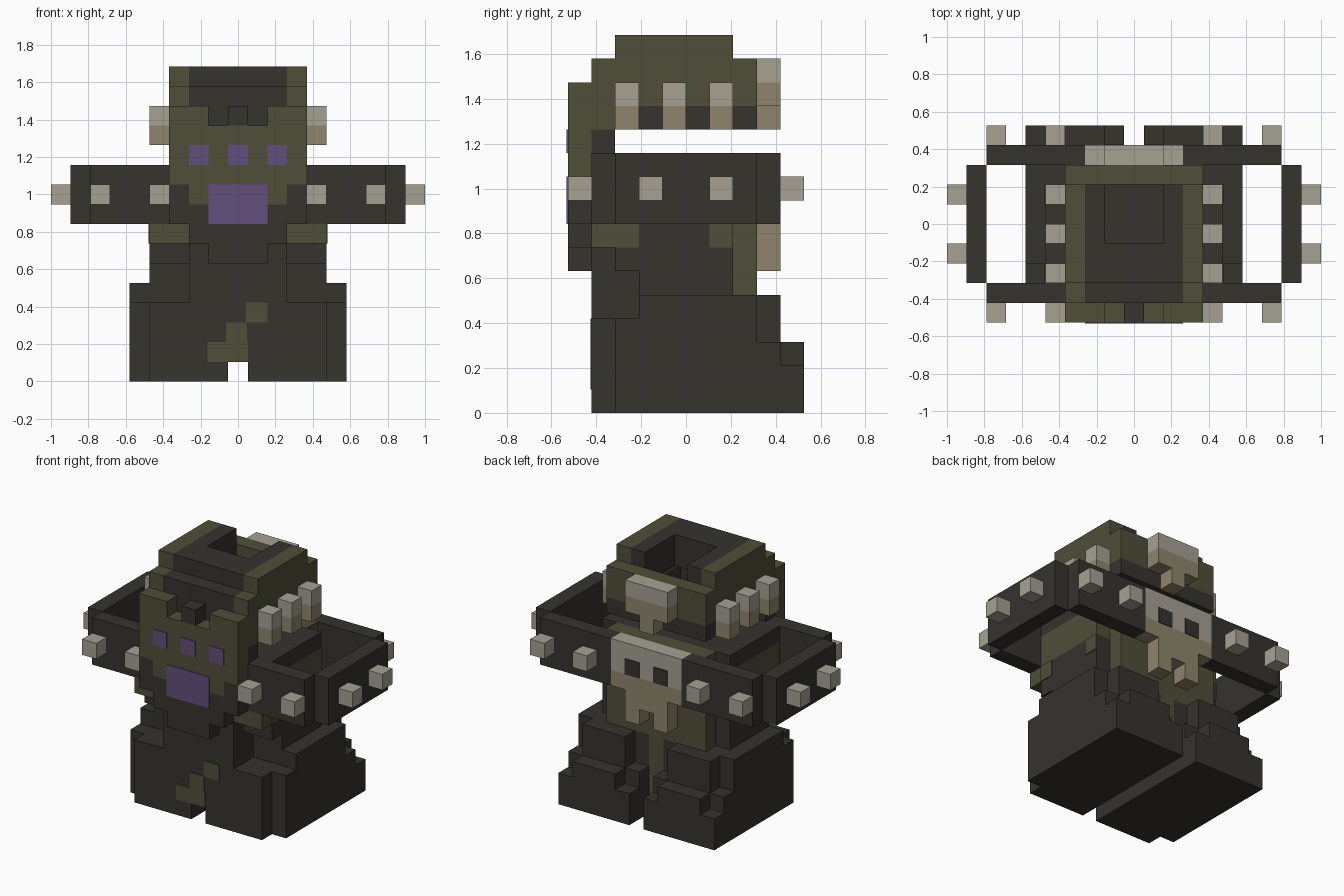
import bpy
import bmesh

if "Cube" in bpy.data.objects:
    bpy.data.objects.remove(bpy.data.objects["Cube"], do_unlink=True)

UNIT = 2 / 19      # edge length of one building block
PLATE = 0.05       # thickness of painted plates, in blocks


def material(name, red, green, blue):
    mat = bpy.data.materials.new(name)
    mat.use_nodes = True
    colour = (red, green, blue, 1)
    mat.diffuse_color = colour
    shader = mat.node_tree.nodes["Principled BSDF"]
    shader.inputs["Base Color"].default_value = colour
    shader.inputs["Roughness"].default_value = 0.9
    return mat


charcoal = material("charcoal", .035, .033, .027)
olive = material("olive", .08, .076, .04)
bone = material("bone", .38, .355, .29)
tan = material("tan", .275, .235, .15)
purple = material("purple", .122, .077, .205)


def block(name, mat, x, y, z):
    """Axis-aligned box given by its ranges in block units."""
    bm = bmesh.new()
    bmesh.ops.create_cube(bm, size=1)
    for vert in bm.verts:
        for axis, (low, high) in enumerate((x, y, z)):
            vert.co[axis] = UNIT * (high if vert.co[axis] > 0 else low)
    mesh = bpy.data.meshes.new(name)
    bm.to_mesh(mesh)
    bm.free()
    mesh.materials.append(mat)
    obj = bpy.data.objects.new(name, mesh)
    bpy.context.scene.collection.objects.link(obj)


def middle(name, mat, half, y, z):
    """Box centred on the symmetry plane."""
    block(name, mat, (-half, half), y, z)


def pair(name, mat, x, y, z):
    """Matching boxes on the left and right."""
    block("left_" + name, mat, x, y, z)
    block("right_" + name, mat, (-x[1], -x[0]), y, z)


def spike(name, x, y, z):
    """Single-block stud on both sides, given by its low corner."""
    pair(name, bone, (x, x + 1), (y, y + 1), (z, z + 1))


# Legs and stepped heels
pair("sole", charcoal, x=(.5, 4.5), y=(-4, 5), z=(0, 2))
pair("outer_sole", charcoal, x=(4.5, 5.5), y=(-3, 5), z=(0, 2))
pair("heel", charcoal, x=(1.5, 4.5), y=(4, 5), z=(2, 3))
pair("shin", charcoal, x=(.5, 4.5), y=(-4, 4), z=(2, 3))
pair("outer_shin", charcoal, x=(4.5, 5.5), y=(-3, 4), z=(2, 3))
pair("knee", charcoal, x=(.5, 4.5), y=(-4, -2), z=(3, 4))
pair("outer_knee", charcoal, x=(4.5, 5.5), y=(-3, -2), z=(3, 4))
pair("thigh", charcoal, x=(.5, 5.5), y=(-2, 3), z=(3, 5))
pair("calf", charcoal, x=(1.5, 4.5), y=(3, 4), z=(3, 5))

# Pelvis, apron and hanging tail
middle("pelvis", charcoal, .5, y=(-4, 2), z=(1, 5))
middle("apron", charcoal, 2.5, y=(-4, -2), z=(4, 7))
middle("tail", olive, .5, y=(2, 3), z=(1, 5))

# Diagonal stripe on the apron
stripe_y = (-4 - PLATE, -4)
for row, (low, high) in enumerate([(-1.55, .5), (-.6, .45), (.4, 1.5)], start=1):
    block("apron_stripe", olive, (low, high), stripe_y, (row, row + 1))

# Torso
middle("waist", charcoal, 4.5, y=(-2, 2), z=(5, 6))
middle("belly", charcoal, 4.5, y=(-3, 2), z=(6, 8))
middle("ribs", olive, 4.5, y=(-3, 2), z=(8, 10))
middle("shoulders", charcoal, 4.5, y=(-3, 2), z=(10, 11))
middle("breastbone", charcoal, 2.5, y=(-4, -3), z=(7, 11))
middle("cape", olive, 3.5, y=(2, 3), z=(5, 11))
pair("chest_pad", olive, x=(2.5, 4.5), y=(-4, -3), z=(7, 8))
side = (4.5, 4.5 + PLATE)
pair("front_side_patch", olive, x=side, y=(-3, -2), z=(7, 8))
pair("back_side_patch", olive, x=side, y=(1, 2), z=(7, 8))

# Arms as open rings
arm = (8, 11)
pair("arm_front", charcoal, x=(2.5, 7.5), y=(-4, -3), z=arm)
pair("arm_back", charcoal, x=(2.5, 7.5), y=(3, 4), z=arm)
pair("arm_outer", charcoal, x=(7.5, 8.5), y=(-3, 3), z=arm)
pair("arm_front_corner", charcoal, x=(7.5, 8.5), y=(-3, -2), z=arm)
for x in (3.5, 6.5):
    spike("arm_front_spike", x, -5, 9)
    spike("arm_back_spike", x, 4, 9)
for y in (-2, 1):
    spike("arm_side_spike", 8.5, y, 9)

# Face plate and tapered beard
face = (-5, -4)
middle("face", olive, 3.5, y=face, z=(10, 13))
middle("muzzle", olive, 2.5, y=face, z=(9, 10))
pair("cheek_beard", charcoal, x=(2.5, 3.5), y=face, z=(9, 10))
for row, half in enumerate((1.5, 2.5, 3.5), start=6):
    middle("beard", charcoal, half, y=face, z=(row, row + 1))
pair("brow", olive, x=(1.5, 3.5), y=face, z=(13, 14))
middle("brow_tab", charcoal, .5, y=face, z=(13, 14))

# Painted eyes and mouth
paint = (-5 - PLATE, -5)
pair("eye", purple, x=(1.5, 2.5), y=paint, z=(11, 12))
middle("middle_eye", purple, .5, y=paint, z=(11, 12))
middle("mouth", purple, 1.5, y=paint, z=(8, 10))

# Hollow head
middle("neck", charcoal, 3.5, y=(-4, -3), z=(11, 12))
middle("forehead", charcoal, 2.5, y=(-4, -3), z=(12, 15))
middle("crown_front", charcoal, 2.5, y=(-3, -1), z=(14, 16))
pair("crown_side", charcoal, x=(1.5, 2.5), y=(-1, 2), z=(14, 16))
pair("head_side", olive, x=(2.5, 3.5), y=(-4, 3), z=(13, 15))
pair("head_ridge", olive, x=(2.5, 3.5), y=(-3, 2), z=(15, 16))
pair("temple", olive, x=(2.5, 3.5), y=(-4, -3), z=(12, 13))
pair("head_rim", charcoal, x=(2.5, 3.5), y=(-3, 3), z=(12, 13))
middle("head_back", olive, 2.5, y=(2, 3), z=(13, 15))
middle("head_back_rim", charcoal, 2.5, y=(2, 3), z=(12, 13))

# Tusks along the sides of the head
for y in (-3, -1, 1):
    spike("head_tusk", 3.5, y, 13)
    pair("head_tusk_base", tan, x=(3.5, 4.5), y=(y, y + 1), z=(12, 13))

# Skull ornaments on the back
back = (3, 4)
middle("small_skull", bone, 1.5, y=back, z=(14, 15))
middle("small_skull_jaw", tan, 1.5, y=back, z=(13, 14))
middle("small_skull_chin", tan, .5, y=back, z=(12, 13))
middle("large_skull", bone, 2.5, y=back, z=(9, 11))
middle("large_skull_cheeks", tan, 2.5, y=back, z=(8, 9))
middle("large_skull_jaw", tan, 1.5, y=back, z=(7, 8))
pair("large_skull_tooth", tan, x=(.5, 1.5), y=back, z=(6, 7))
pair("large_skull_eye", charcoal, x=(.5, 1.5), y=(4, 4 + PLATE), z=(9, 10))
